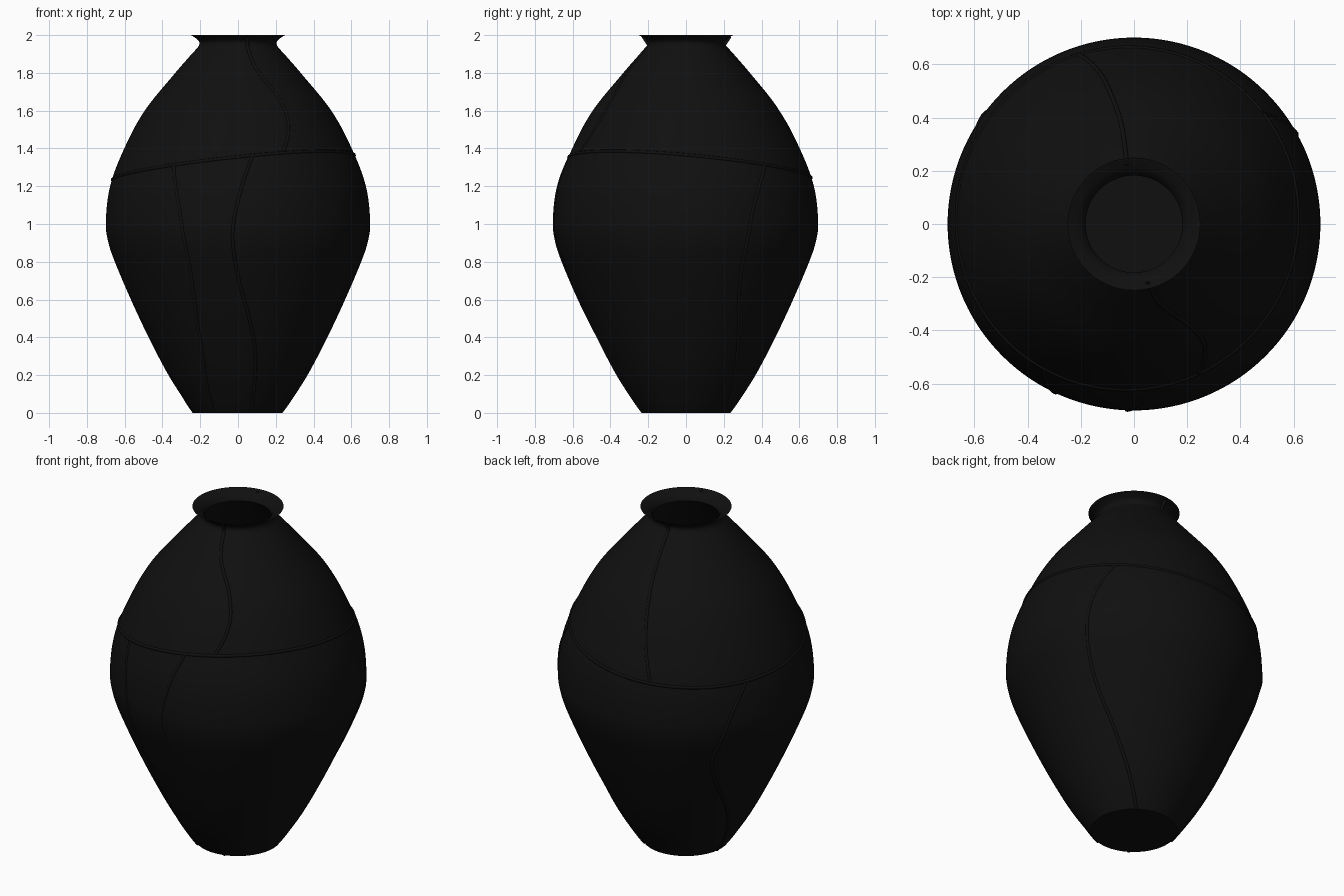
import bpy, bmesh, math

if "Cube" in bpy.data.objects:
    bpy.data.objects.remove(bpy.data.objects["Cube"])

mat = bpy.data.materials.new("black_glaze")
mat.diffuse_color = (0.005, 0.005, 0.005, 1)
mat.use_nodes = True
mat.node_tree.nodes["Principled BSDF"].inputs["Base Color"].default_value = mat.diffuse_color


def smooth_curve(pts, x):
    """Cubic interpolation through (x, y) points."""
    x = min(max(x, pts[0][0]), pts[-1][0])
    n = len(pts)
    i = next((k for k in range(n - 1) if x <= pts[k + 1][0]), n - 2)

    def slope(k):
        a, b = pts[max(k - 1, 0)], pts[min(k + 1, n - 1)]
        return (b[1] - a[1]) / (b[0] - a[0])
    (x0, y0), (x1, y1) = pts[i], pts[i + 1]
    h = x1 - x0
    t = (x - x0) / h
    return ((2*t**3 - 3*t**2 + 1) * y0 + (t**3 - 2*t**2 + t) * h * slope(i)
            + (3*t**2 - 2*t**3) * y1 + (t**3 - t**2) * h * slope(i + 1))


# Outer profile (z, radius)
BODY = [(0, .235), (.05, .272), (.2, .368), (.4, .473), (.6, .567), (.8, .652), (.9, .686),
        (1, .70), (1.2, .677), (1.4, .602), (1.6, .494), (1.8, .332), (1.9, .245),
        (1.935, .213), (1.95, .205), (1.967, .206), (1.983, .222), (2, .249)]

# Seams (z, angle in degrees)
SEAMS = {
    "shoulder_seam_front": [(1.38, 293), (1.475, 298), (1.58, 300.5), (1.69, 298),
                            (1.77, 292), (1.85, 286), (2, 283)],
    "shoulder_seam_back": [(1.23, 108), (1.43, 103), (1.6, 100), (1.77, 97), (2, 97)],
    "belly_seam_left": [(0, 237), (.17, 241), (.33, 244), (.49, 245), (.76, 246.5),
                        (1.05, 244), (1.31, 238)],
    "belly_seam_front": [(0, 287), (.15, 285), (.33, 282), (.52, 276), (.68, 271),
                         (.86, 268), (1, 268), (1.21, 272), (1.36, 277)],
    "belly_seam_right": [(0, 53), (.2, 44), (.4, 36), (.6, 29.5), (.8, 27.5), (1.05, 30),
                         (1.2, 35), (1.32, 41)],
    "belly_seam_back": [(0, 171), (.06, 169), (.28, 159), (.47, 148), (.58, 142), (.74, 138),
                        (.88, 141), (1.05, 146), (1.215, 154)],
}


def finish(ob):
    ob.data.materials.append(mat)
    bpy.context.collection.objects.link(ob)


def on_wall(z, deg):
    r = smooth_curve(BODY, z) - .003
    g = math.radians(deg)
    return (r * math.cos(g), r * math.sin(g), z, 1)


def bead(name, points, cyclic=False):
    """Slim raised seam running along the wall."""
    cu = bpy.data.curves.new(name, "CURVE")
    cu.dimensions = "3D"
    cu.bevel_depth = .009
    cu.bevel_resolution = 2
    cu.use_fill_caps = True
    sp = cu.splines.new("POLY")
    sp.points.add(len(points) - 1)
    for p, co in zip(sp.points, points):
        p.co = co
    sp.use_cyclic_u = cyclic
    sp.use_smooth = True
    finish(bpy.data.objects.new(name, cu))


def lathe(name, prof):
    bm = bmesh.new()
    vs = [bm.verts.new((r, 0, z)) for r, z in prof]
    es = [bm.edges.new((vs[i], vs[(i + 1) % len(vs)])) for i in range(len(vs) - 1)]
    bmesh.ops.spin(bm, geom=vs + es, axis=(0, 0, 1), cent=(0, 0, 0),
                   angle=2 * math.pi, steps=160, use_merge=True)
    bmesh.ops.remove_doubles(bm, verts=bm.verts, dist=1e-5)
    bmesh.ops.recalc_face_normals(bm, faces=bm.faces)
    me = bpy.data.meshes.new(name)
    bm.to_mesh(me)
    bm.free()
    ob = bpy.data.objects.new(name, me)
    finish(ob)
    bpy.context.view_layer.objects.active = ob
    ob.select_set(True)
    bpy.ops.object.shade_smooth_by_angle(angle=math.radians(40))
    ob.select_set(False)


# Vase wall: foot, outside, flared lip, then back down the inside to the floor
outer = [(0, 0)] + [(smooth_curve(BODY, z), z) for z in [1.9 * k / 90 for k in range(91)]]
outer += [(smooth_curve(BODY, z), z) for z in [1.91 + .09 * k / 12 for k in range(13)]]
lip = [(.212, 1.985), (.19, 1.967), (.182, 1.947)]
inner = [(smooth_curve(BODY, z) - .022, z) for z in [1.93 - 1.91 * k / 90 for k in range(91)]]
lathe("vase_wall", outer + lip + inner + [(0, .02)])

# Seam running all the way round the shoulder, tilted
bead("shoulder_ring_seam",
     [on_wall(1.30 + .085 * math.cos(math.radians(d - 320)), d) for d in range(0, 360, 3)], True)

# Upright wavy seams; those on the shoulder jump straight across the hollow under the lip
for name, pts in SEAMS.items():
    lo, hi = pts[0][0], min(pts[-1][0], 1.945)
    zs = [lo + (hi - lo) * k / 40 for k in range(41)]
    if pts[-1][0] == 2:
        zs.append(1.992)
    bead(name, [on_wall(max(z, .004), smooth_curve(pts, z)) for z in zs])
